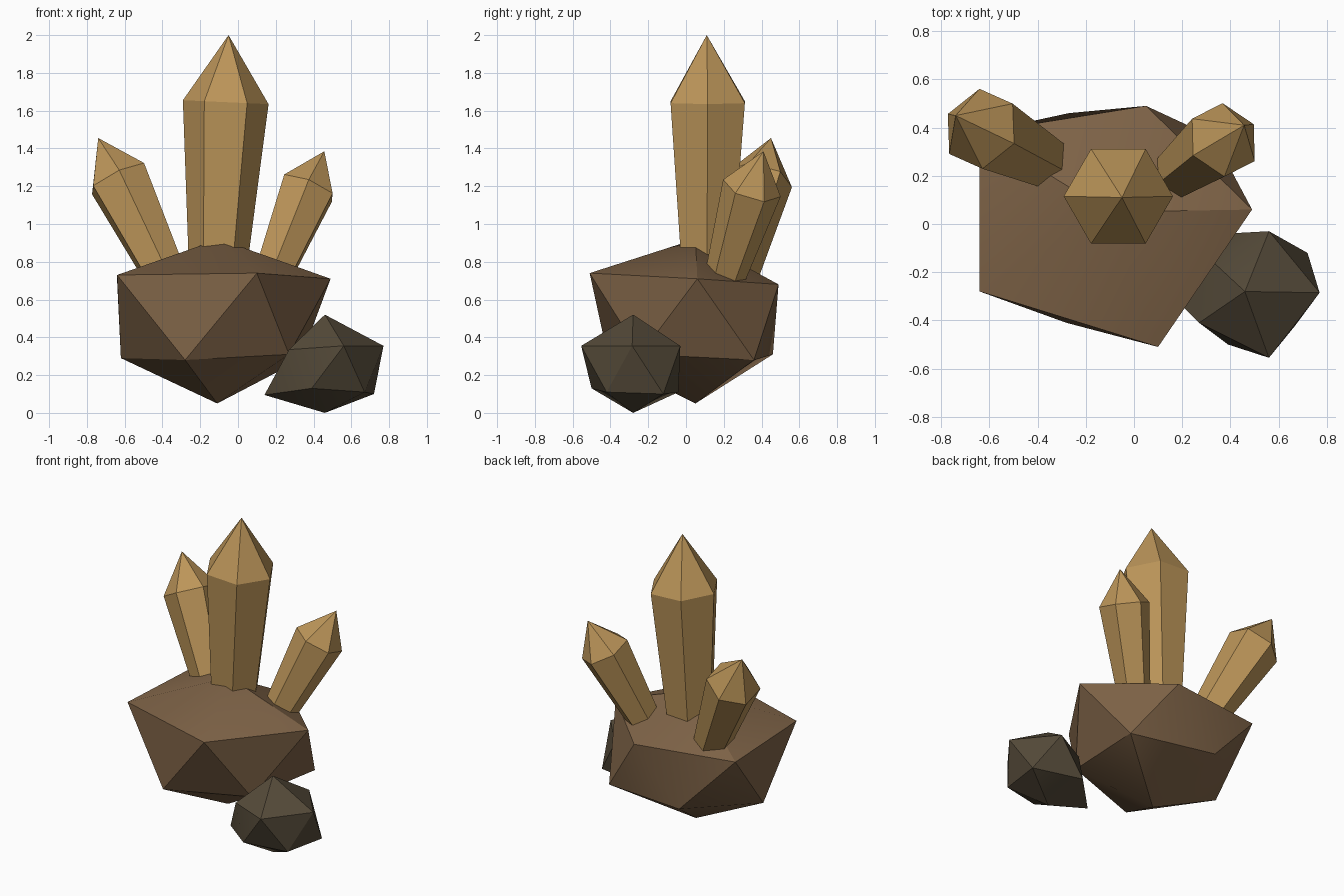
import bpy
import bmesh
import math
from mathutils import Vector

if "Cube" in bpy.data.objects:
    bpy.data.objects.remove(bpy.data.objects["Cube"], do_unlink=True)


def material(name, rgb):
    mat = bpy.data.materials.new(name)
    mat.use_nodes = True
    mat.diffuse_color = (*rgb, 1)
    mat.node_tree.nodes["Principled BSDF"].inputs["Base Color"].default_value = (*rgb, 1)
    return mat


def finish(bm, name, mat):
    bmesh.ops.recalc_face_normals(bm, faces=bm.faces)
    mesh = bpy.data.meshes.new(name)
    bm.to_mesh(mesh)
    bm.free()
    mesh.materials.append(mat)
    obj = bpy.data.objects.new(name, mesh)
    bpy.context.collection.objects.link(obj)
    bpy.ops.object.select_all(action="DESELECT")
    obj.select_set(True)
    bpy.context.view_layer.objects.active = obj
    bpy.ops.object.shade_smooth_by_angle(angle=math.radians(30))
    return obj


def fan(bm, ring, apex):
    for i, vert in enumerate(ring):
        bm.faces.new((vert, ring[(i + 1) % len(ring)], apex))


def rock(name, top, upper, lower, bottom, mat):
    """Irregular twenty-sided stone: two staggered rings of five and two poles."""
    bm = bmesh.new()
    up = [bm.verts.new(p) for p in upper]
    low = [bm.verts.new(p) for p in lower]
    fan(bm, up, bm.verts.new(top))
    fan(bm, low, bm.verts.new(bottom))
    for i in range(5):
        j = (i + 1) % 5
        bm.faces.new((up[i], low[i], up[j]))
        bm.faces.new((up[j], low[i], low[j]))
    return finish(bm, name, mat)


def crystal(name, base, shoulder, tip, base_radius, radius, facing, mat):
    """Six-sided shaft that widens to a shoulder and ends in a point."""
    base, shoulder, tip = Vector(base), Vector(shoulder), Vector(tip)
    axis = (tip - base).normalized()
    side = Vector(facing)
    side = (side - axis * side.dot(axis)).normalized()
    across = axis.cross(side)
    bm = bmesh.new()

    def ring(center, r):
        angles = [math.tau * i / 6 for i in range(6)]
        return [bm.verts.new(center + r * (side * math.cos(a) + across * math.sin(a)))
                for a in angles]

    foot, neck = ring(base, base_radius), ring(shoulder, radius)
    bm.faces.new(foot)
    for i in range(6):
        j = (i + 1) % 6
        bm.faces.new((foot[i], foot[j], neck[j], neck[i]))
    fan(bm, neck, bm.verts.new(tip))
    return finish(bm, name, mat)


amber = material("amber crystal", (0.50, 0.30, 0.10))
brown = material("brown stone", (0.21, 0.125, 0.063))
dark = material("dark stone", (0.09, 0.069, 0.041))

# Stones, rings listed counter-clockwise from +x
rock("large_rock", (-0.1, 0.05, 0.92),
     [(0.49, 0.06, 0.71), (0.05, 0.49, 0.68), (-0.64, 0.38, 0.7),
      (-0.64, -0.28, 0.73), (0.1, -0.51, 0.74)],
     [(0.33, 0.36, 0.28), (-0.27, 0.46, 0.31), (-0.62, 0.05, 0.29),
      (-0.28, -0.41, 0.28), (0.27, -0.24, 0.31)],
     (-0.11, 0.05, 0.05), brown)
rock("small_rock", (0.46, -0.28, 0.52),
     [(0.77, -0.285, 0.355), (0.56, -0.03, 0.355), (0.32, -0.15, 0.34),
      (0.27, -0.41, 0.335), (0.56, -0.555, 0.355)],
     [(0.72, -0.12, 0.1), (0.38, -0.04, 0.11), (0.14, -0.28, 0.095),
      (0.39, -0.5, 0.13), (0.67, -0.42, 0.11)],
     (0.46, -0.28, 0), dark)

# Crystals, rooted inside the large stone
crystal("center_crystal", (-0.11, 0.11, 0.7), (-0.065, 0.115, 1.645),
        (-0.05, 0.11, 2), 0.148, 0.227, (1, 0, 0), amber)
crystal("right_crystal", (-0.346, 0.244, 0.65), (-0.635, 0.395, 1.24),
        (-0.74, 0.45, 1.455), 0.11, 0.172, (-0.16, 1, 0), amber)
crystal("left_crystal", (0.15, 0.185, 0.65), (0.371, 0.349, 1.19),
        (0.457, 0.41, 1.385), 0.1, 0.159, (0.09, 1, 0), amber)
